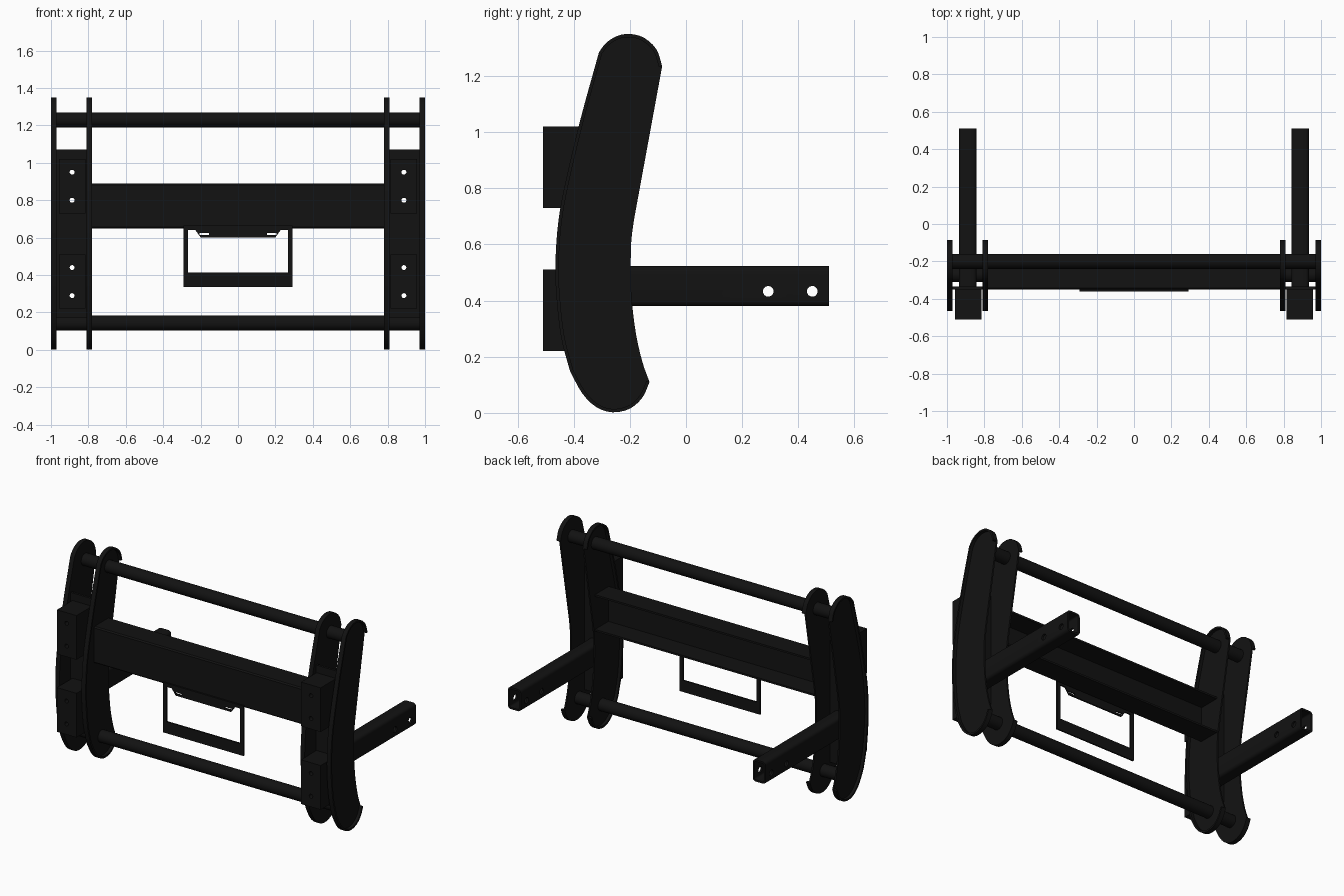
import bpy, bmesh, math
from mathutils import Vector

if "Cube" in bpy.data.objects:
    bpy.data.objects.remove(bpy.data.objects["Cube"])

black = bpy.data.materials.new("black_steel")
black.diffuse_color = (0.006, 0.006, 0.006, 1)
black.use_nodes = True
black.node_tree.nodes["Principled BSDF"].inputs["Base Color"].default_value = black.diffuse_color


def spline(pts, n=5):
    """Catmull-Rom through 2D points, end points kept."""
    p = [Vector(q) for q in pts]
    p = [2 * p[0] - p[1]] + p + [2 * p[-1] - p[-2]]
    out = []
    for i in range(1, len(p) - 2):
        a, b, c, d = p[i - 1:i + 3]
        for k in range(n):
            t = k / n
            out.append(0.5 * (2 * b + (c - a) * t + (2 * a - 5 * b + 4 * c - d) * t * t
                              + (3 * b - a - 3 * c + d) * t ** 3))
    return out + [p[-2]]


def prism(name, pts, axis, lo, hi):
    """Extrude a 2D outline along an axis; 2D coords are the other two axes in order."""
    def place(p, h):
        v = list(p)
        v.insert("xyz".index(axis), h)
        return v
    bm = bmesh.new()
    a = [bm.verts.new(place(p, lo)) for p in pts]
    b = [bm.verts.new(place(p, hi)) for p in pts]
    bm.faces.new(a)
    bm.faces.new(b)
    for i in range(len(pts)):
        j = (i + 1) % len(pts)
        bm.faces.new((a[i], a[j], b[j], b[i]))
    bmesh.ops.recalc_face_normals(bm, faces=bm.faces)
    mesh = bpy.data.meshes.new(name)
    bm.to_mesh(mesh)
    bm.free()
    mesh.materials.append(black)
    ob = bpy.data.objects.new(name, mesh)
    bpy.context.collection.objects.link(ob)
    return ob


def rect(a0, a1, b0, b1):
    return [(a0, b0), (a1, b0), (a1, b1), (a0, b1)]


def rounded(a0, a1, b0, b1, r):
    pts = []
    for ca, cb, s in ((a1 - r, b1 - r, 0), (a0 + r, b1 - r, 90), (a0 + r, b0 + r, 180), (a1 - r, b0 + r, 270)):
        for k in range(5):
            t = math.radians(s + k * 22.5)
            pts.append((ca + r * math.cos(t), cb + r * math.sin(t)))
    return pts


def circle(a, b, r, n=24):
    return [(a + r * math.cos(2 * math.pi * k / n), b + r * math.sin(2 * math.pi * k / n)) for k in range(n)]


def activate(ob):
    bpy.ops.object.select_all(action='DESELECT')
    ob.select_set(True)
    bpy.context.view_layer.objects.active = ob


def cut(ob, *cutters):
    activate(ob)
    for c in cutters:
        c.hide_render = True
        m = ob.modifiers.new("cut", 'BOOLEAN')
        m.object, m.solver = c, 'EXACT'
        bpy.ops.object.modifier_apply(modifier=m.name)
        bpy.data.objects.remove(c)


def smooth(ob):
    activate(ob)
    bpy.ops.object.shade_smooth_by_angle(angle=math.radians(30))


def mirror(ob):
    ob.modifiers.new("mirror", 'MIRROR').use_axis[0] = True


# curved side plate outline in (y, z)
bottom = spline([(-.13, .11), (-.155, .055), (-.2, .015), (-.262, .002), (-.32, .021), (-.37, .07), (-.413, .148)], 3)
front = spline([(-.413, .148), (-.445, .27), (-.462, .42), (-.465, .54), (-.455, .68), (-.43, .82),
                (-.375, 1.05), (-.31, 1.285)], 4)
top = spline([(-.31, 1.285), (-.285, 1.318), (-.245, 1.343), (-.2, 1.35), (-.15, 1.337), (-.105, 1.295), (-.085, 1.235)], 3)
back = spline([(-.185, .69), (-.195, .61), (-.197, .5), (-.193, .4), (-.178, .28), (-.155, .18), (-.13, .11)], 3)
rim = bottom + front[1:] + top[1:]
outline = rim + back[:-1]

# inner line of the rim, which leaves the rear edge open
inner = []
for i, p in enumerate(rim):
    d = (rim[min(i + 1, len(rim) - 1)] - rim[max(i - 1, 0)]).normalized()
    inner.append(p + 0.012 * Vector((d.y, -d.x)))
rim_loop = rim + inner[::-1]

# plate pairs: flat sheet plus a rim facing away from the pair
for name, sheet, edge in (("outer", (.97, .98), (.975, 1.0)), ("inner", (.80, .81), (.78, .805))):
    for ob in (prism(name + "_side_plate", outline, "x", *sheet),
               prism(name + "_plate_rim", rim_loop, "x", *edge)):
        smooth(ob)
        mirror(ob)


def bolt_holes(zs):
    return [prism("cutter", circle(.887, z, .013), "y", -.6, -.3) for z in zs]


# mounting panel between the plates, and the front pads
panel = prism("mounting_panel", rect(.81, .97, .17, 1.07), "y", -.35, -.335)
cut(panel, *bolt_holes((.29, .44, .80, .95)))
mirror(panel)
for name, z0, z1, holes in (("upper_pad", .73, 1.02, (.80, .95)), ("lower_pad", .22, .51, (.29, .44))):
    pad = prism(name, rect(.815, .957, z0, z1), "y", -.51, -.35)
    cut(pad, *bolt_holes(holes))
    smooth(pad)
    mirror(pad)

# hollow mounting arms with cross holes
arm = prism("mounting_arm", rounded(.842, .935, .38, .523, .02), "y", -.335, .51)
cut(arm, prism("cutter", rounded(.854, .923, .392, .511, .01), "y", -.5, .6),
    *[prism("cutter", circle(y, .433, .019), "x", .7, 1.1) for y in (.293, .45)])
smooth(arm)
mirror(arm)

# round cross tubes
for name, y, z in (("top_tube", -.2, 1.23), ("bottom_tube", -.27, .143)):
    smooth(prism(name, circle(y, z, .04, 32), "x", -.98, .98))

# channel crossbar, open to the rear
prism("crossbar", [(-.2, .65), (-.342, .65), (-.35, .658), (-.35, .882), (-.342, .89), (-.2, .89),
                   (-.2, .878), (-.338, .878), (-.338, .662), (-.2, .662)], "x", -.8, .8)

# plate holder frame with a slotted tab
holder = prism("plate_frame", rect(-.292, .292, .337, .665), "y", -.36, -.35)
cut(holder, prism("cutter", rect(-.268, .268, .413, .642), "y", -.5, -.2))
tab = prism("frame_tab", [(-.235, .65), (-.2, .602), (.2, .602), (.235, .65)], "y", -.36, -.35)
cut(tab, *[prism("cutter", rect(x - .025, x + .025, .614, .624), "y", -.5, -.2) for x in (-.18, .18)])
